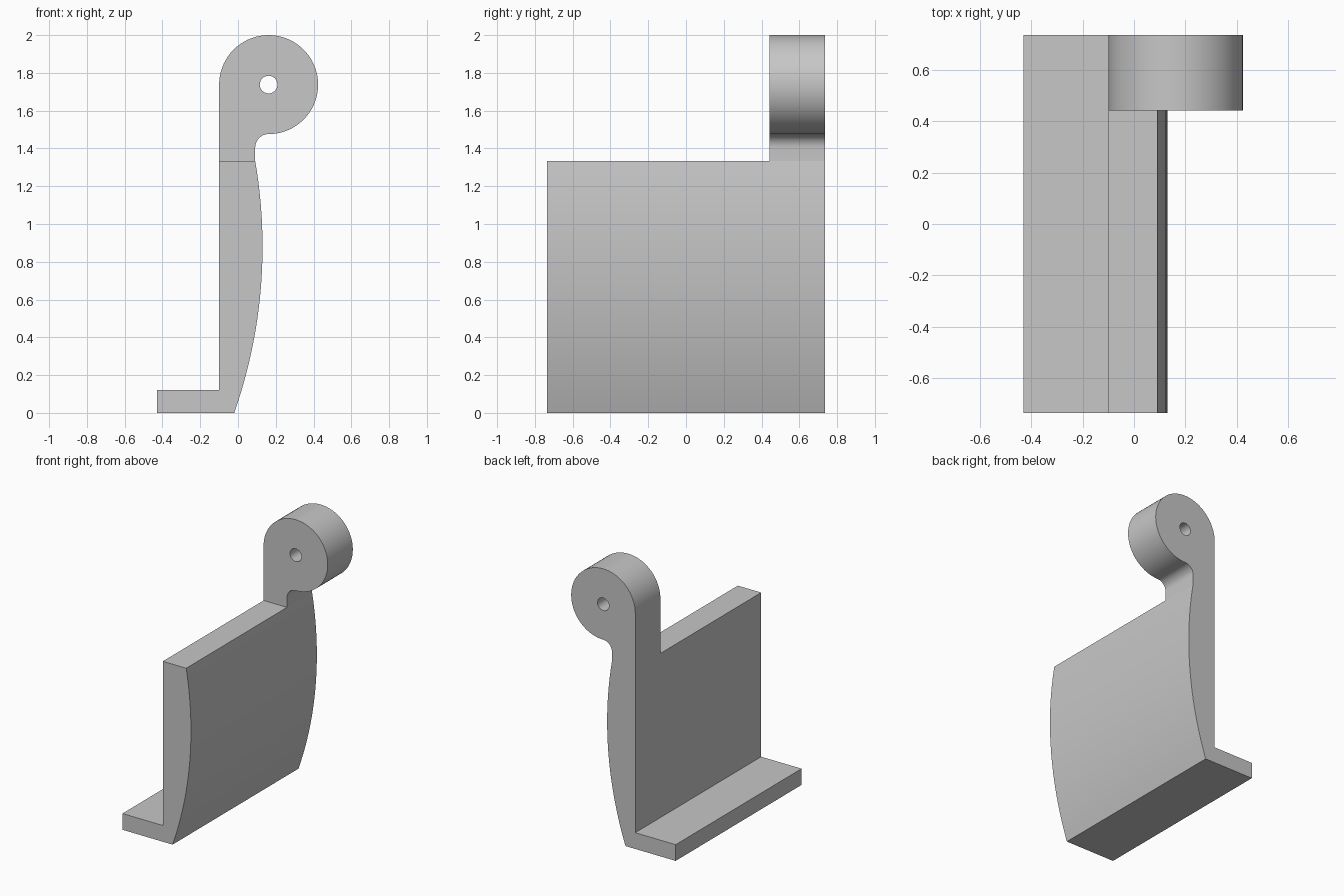
import bpy
import bmesh
from math import cos, sin, asin, pi, radians

cube = bpy.data.objects.get("Cube")
if cube:
    bpy.data.objects.remove(cube, do_unlink=True)

grey = bpy.data.materials.new("plain grey")
grey.use_nodes = True
colour = (0.57, 0.57, 0.57, 1)
grey.diffuse_color = colour
grey.node_tree.nodes["Principled BSDF"].inputs["Base Color"].default_value = colour

BACK, FRONT, LUG_FRONT = 0.735, -0.735, 0.442
WALL_X, WALL_TOP = -0.10, 1.333


def arc(cx, cz, r, start, end, steps):
    """Points on an arc, angles in radians."""
    angles = [start + (end - start) * i / steps for i in range(steps + 1)]
    return [(cx + r * cos(a), cz + r * sin(a)) for a in angles]


def extrude_profile(name, outlines, y0, y1):
    """Fill x-z outlines (later ones are holes) and extrude them along y."""
    curve = bpy.data.curves.new(name, 'CURVE')
    curve.dimensions = '2D'
    curve.fill_mode = 'BOTH'
    curve.extrude = (y1 - y0) / 2
    for points in outlines:
        spline = curve.splines.new('POLY')
        spline.points.add(len(points) - 1)
        for p, (x, z) in zip(spline.points, points):
            p.co = (x, z, 0, 1)
        spline.use_cyclic_u = True
    obj = bpy.data.objects.new(name, curve)
    bpy.context.collection.objects.link(obj)
    obj.location.y = (y0 + y1) / 2
    obj.rotation_euler.x = radians(90)
    bpy.ops.object.select_all(action='DESELECT')
    obj.select_set(True)
    bpy.context.view_layer.objects.active = obj
    bpy.ops.object.convert(target='MESH')
    obj = bpy.context.object
    bm = bmesh.new()
    bm.from_mesh(obj.data)
    bmesh.ops.remove_doubles(bm, verts=bm.verts, dist=0.0002)
    bmesh.ops.recalc_face_normals(bm, faces=bm.faces)
    bm.to_mesh(obj.data)
    bm.free()
    obj.data.materials.clear()
    obj.data.materials.append(grey)
    bpy.ops.object.shade_smooth_by_angle(angle=radians(30))
    return obj


# Bowed wall with a flat foot
bow_r, bow_z = 2.656, 0.88
bow = arc(0.13 - bow_r, bow_z, bow_r,
          asin(-bow_z / bow_r), asin((WALL_TOP - bow_z) / bow_r), 24)
foot = [(WALL_X, WALL_TOP), (WALL_X, 0.12), (-0.43, 0.12), (-0.43, 0)]
extrude_profile("bowed_wall_and_foot", [bow + foot], FRONT, BACK)

# Round lug on a neck, with a fillet under it and a pin hole
eye_x, eye_z, eye_r = 0.162, 1.738, 0.262
neck_x = bow[-1][0]
fillet_r = eye_x - neck_x
fillet = arc(eye_x, eye_z - eye_r - fillet_r, fillet_r, pi, pi / 2, 10)
head = arc(eye_x, eye_z, eye_r, -pi / 2, pi, 54)[1:]
neck = [(WALL_X, WALL_TOP), (neck_x, WALL_TOP)]
hole = arc(eye_x, eye_z, 0.047, 0, 2 * pi, 24)[:-1]
extrude_profile("hinge_lug", [neck + fillet + head, hole], LUG_FRONT, BACK)
